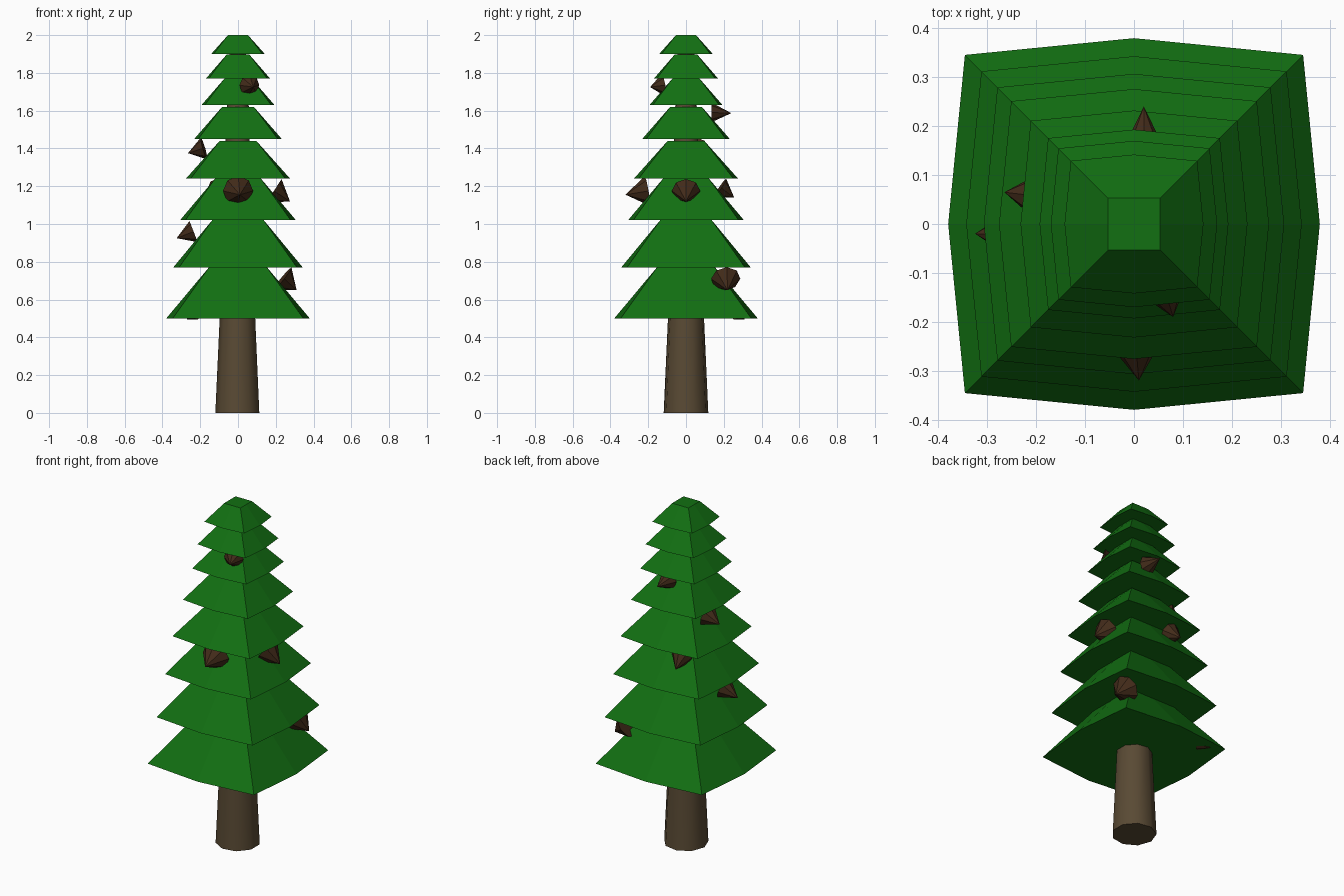
import bpy, bmesh, math
from mathutils import Vector

if "Cube" in bpy.data.objects:
    bpy.data.objects.remove(bpy.data.objects["Cube"])


def material(name, rgb):
    m = bpy.data.materials.new(name)
    m.diffuse_color = (*rgb, 1)
    m.use_nodes = True
    m.node_tree.nodes["Principled BSDF"].inputs["Base Color"].default_value = m.diffuse_color
    return m


GREEN = material("needle_green", (0.006, 0.16, 0.006))
BARK = material("bark_brown", (0.10, 0.068, 0.034))
CONE = material("cone_brown", (0.055, 0.024, 0.01))


def finish(bm, name, mat):
    bmesh.ops.recalc_face_normals(bm, faces=bm.faces)
    me = bpy.data.meshes.new(name)
    bm.to_mesh(me)
    bm.free()
    ob = bpy.data.objects.new(name, me)
    bpy.context.collection.objects.link(ob)
    me.materials.append(mat)
    return ob


def loft(name, rings, mat):
    """Skin a stack of equal-length closed rings and cap both ends."""
    bm = bmesh.new()
    vs = [[bm.verts.new(p) for p in r] for r in rings]
    n = len(vs[0])
    for a, b in zip(vs, vs[1:]):
        for i in range(n):
            j = (i + 1) % n
            bm.faces.new((a[i], a[j], b[j], b[i]))
    bm.faces.new(vs[0])
    bm.faces.new(vs[-1])
    return finish(bm, name, mat)


def square_ring(mid, corner, z):
    """Eight points: square corners plus side midpoints."""
    c, m = corner, mid
    return [(c, c, z), (0, m, z), (-c, c, z), (-m, 0, z),
            (-c, -c, z), (0, -m, z), (c, -c, z), (m, 0, z)]


# Branch tiers: bottom z, top z, bottom half width, top half width
tiers = [
    (0.50, 0.775, 0.38, 0.150), (0.77, 1.022, 0.343, 0.135),
    (1.02, 1.242, 0.307, 0.120), (1.24, 1.44, 0.276, 0.097),
    (1.45, 1.62, 0.232, 0.084), (1.63, 1.772, 0.193, 0.070),
    (1.77, 1.897, 0.170, 0.060), (1.90, 2.00, 0.142, 0.053),
]
for i, (z0, z1, w0, w1) in enumerate(tiers):
    loft(f"branch_tier_{i + 1}",
         [square_ring(w0, w0 * 0.91, z0), square_ring(w1, w1, z1)], GREEN)

# Tapered trunk
trunk = loft("trunk", [
    [(r * math.cos(k * math.tau / 9 + math.pi), r * math.sin(k * math.tau / 9 + math.pi), z)
     for k in range(9)]
    for z, r in ((0, 0.12), (0.5, 0.097), (1.45, 0.065), (1.93, 0.045))], BARK)
for p in trunk.data.polygons:
    p.use_smooth = len(p.vertices) == 4


# Pine cones: base centre, tip, base radius
cones = [
    ((0.0, -0.205, 1.175), (0.01, -0.32, 1.155), 0.08),
    ((0.19, 0.0, 1.175), (0.275, 0.0, 1.12), 0.075),
    ((-0.10, 0.18, 1.19), (-0.11, 0.255, 1.14), 0.06),
    ((-0.18, 0.055, 1.40), (-0.265, 0.065, 1.375), 0.06),
    ((-0.235, -0.02, 0.96), (-0.325, -0.02, 0.925), 0.06),
    ((0.235, 0.21, 0.71), (0.31, 0.22, 0.65), 0.078),
    ((0.06, -0.125, 1.735), (0.08, -0.19, 1.725), 0.055),
    ((0.02, 0.135, 1.59), (0.02, 0.24, 1.587), 0.052),
    ((-0.235, 0.275, 0.53), (-0.27, 0.31, 0.495), 0.045),
]
for i, (base, tip, radius) in enumerate(cones):
    base, tip = Vector(base), Vector(tip)
    bm = bmesh.new()
    depth = (tip - base).length
    bmesh.ops.create_cone(bm, cap_ends=True, segments=8, radius1=radius,
                          radius2=0, depth=depth)
    rot = (tip - base).to_track_quat('Z', 'Y').to_matrix()
    for v in bm.verts:
        v.co = rot @ v.co + (base + tip) / 2
    finish(bm, f"pine_cone_{i + 1}", CONE)
